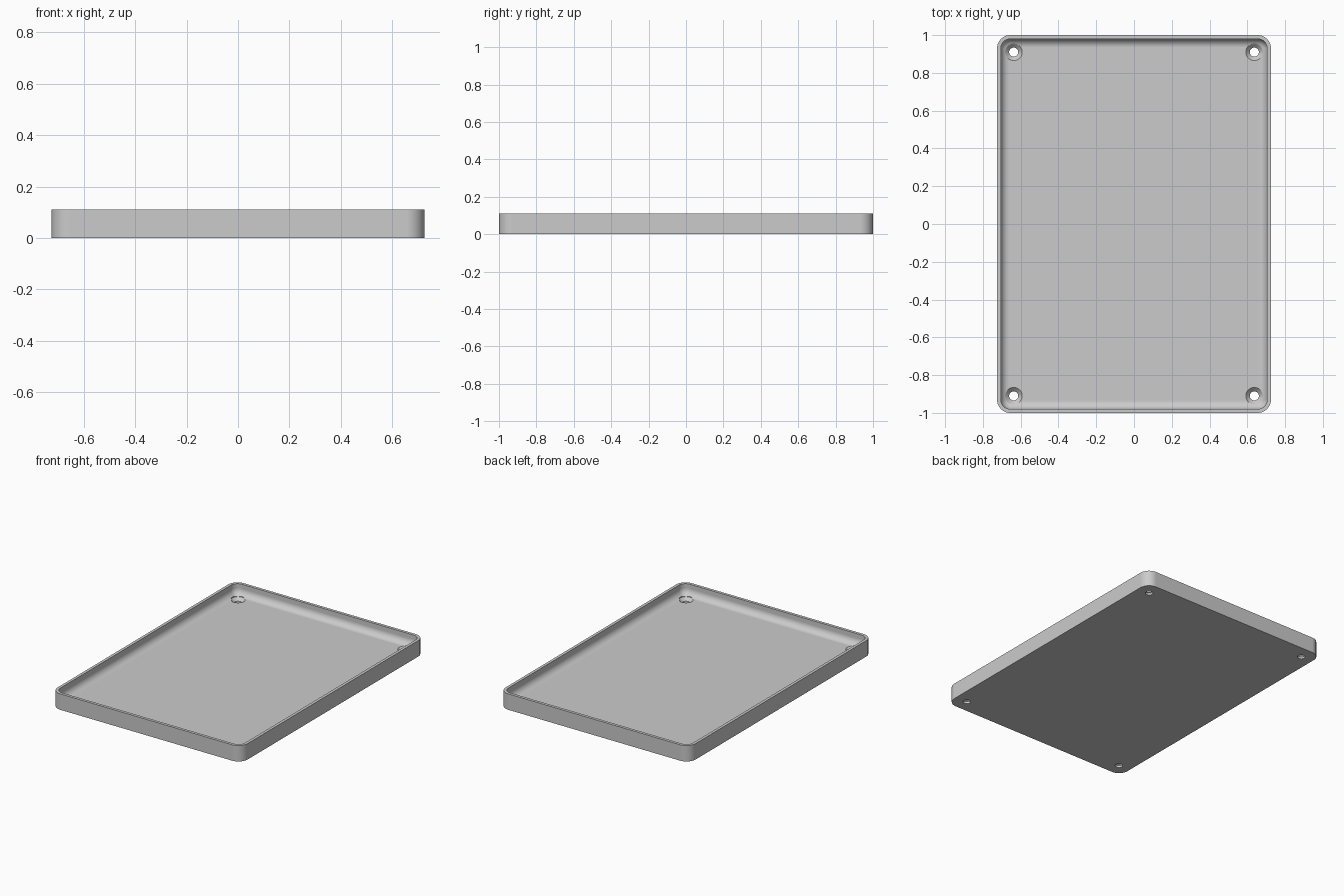
import bpy, bmesh, math

cube = bpy.data.objects.get("Cube")
if cube:
    bpy.data.objects.remove(cube, do_unlink=True)

HALF_X, HALF_Y, HEIGHT = 0.725, 1.0, 0.11
CORNER, WALL, FLOOR, FILLET = 0.07, 0.02, 0.035, 0.045
HOLE_X, HOLE_Y, HOLE_R, SINK_R = 0.637, 0.91, 0.024, 0.045

grey = bpy.data.materials.new("light grey")
grey.use_nodes = True
grey.diffuse_color = (0.6, 0.6, 0.6, 1)
grey.node_tree.nodes["Principled BSDF"].inputs["Base Color"].default_value = grey.diffuse_color


def rounded_ring(inset, z, steps=10):
    """Points of a rounded rectangle, inset from the outer wall."""
    r = CORNER - inset
    pts = []
    for quarter, (sx, sy) in enumerate([(1, 1), (-1, 1), (-1, -1), (1, -1)]):
        for i in range(steps + 1):
            a = math.pi / 2 * (quarter + i / steps)
            pts.append((sx * (HALF_X - CORNER) + r * math.cos(a),
                        sy * (HALF_Y - CORNER) + r * math.sin(a), z))
    return pts


def circle_ring(cx, cy, r, z, n=40):
    return [(cx + r * math.cos(math.tau * i / n),
             cy + r * math.sin(math.tau * i / n), z) for i in range(n)]


def loft(bm, rings):
    """Skin a stack of rings and cap both ends."""
    loops = [[bm.verts.new(p) for p in ring] for ring in rings]
    n = len(loops[0])
    for lo, hi in zip(loops, loops[1:]):
        for i in range(n):
            j = (i + 1) % n
            bm.faces.new((lo[i], lo[j], hi[j], hi[i]))
    bm.faces.new(loops[0][::-1])
    bm.faces.new(loops[-1])


def make_object(name, bm):
    bmesh.ops.recalc_face_normals(bm, faces=bm.faces)
    mesh = bpy.data.meshes.new(name)
    bm.to_mesh(mesh)
    bm.free()
    mesh.materials.append(grey)
    obj = bpy.data.objects.new(name, mesh)
    bpy.context.collection.objects.link(obj)
    return obj


# Tray: outer wall, flat rim, inner wall, rounded fillet down to the floor
profile = [(0, 0), (0, HEIGHT), (WALL, HEIGHT)]
for i in range(9):
    a = math.pi / 2 * i / 8
    profile.append((WALL + FILLET * (1 - math.cos(a)),
                    FLOOR + FILLET * (1 - math.sin(a))))
bm = bmesh.new()
loft(bm, [rounded_ring(inset, z) for inset, z in profile])
tray = make_object("tray", bm)

# Countersunk screw holes in the four corners
bm = bmesh.new()
for sx in (-1, 1):
    for sy in (-1, 1):
        steps = [(HOLE_R, -0.05), (HOLE_R, 0.014), (SINK_R, FLOOR), (SINK_R, 0.2)]
        loft(bm, [circle_ring(sx * HOLE_X, sy * HOLE_Y, r, z) for r, z in steps])
cutter = make_object("screw_hole_cutter", bm)
cutter.hide_render = True

cut = tray.modifiers.new("screw holes", 'BOOLEAN')
cut.operation = 'DIFFERENCE'
cut.solver = 'EXACT'
cut.object = cutter

bpy.ops.object.select_all(action='DESELECT')
bpy.context.view_layer.objects.active = tray
tray.select_set(True)
bpy.ops.object.modifier_apply(modifier=cut.name)
bpy.data.objects.remove(cutter, do_unlink=True)

# Smooth curves with crisp edges and flat floors
bpy.ops.object.shade_smooth_by_angle(angle=math.radians(30))
weighted = tray.modifiers.new("even shading", 'WEIGHTED_NORMAL')
weighted.keep_sharp = True
